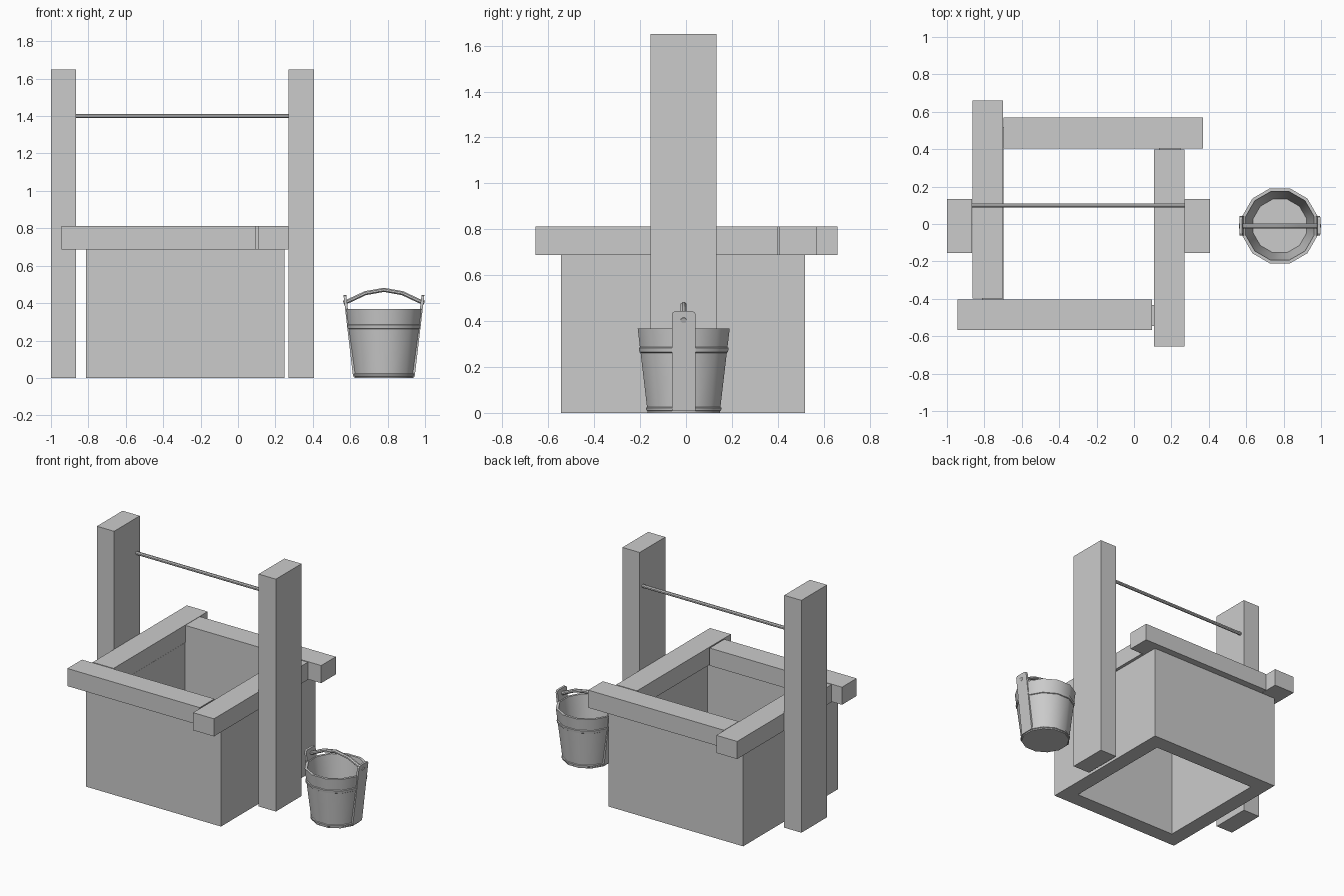
import bpy, bmesh, math

if "Cube" in bpy.data.objects:
    bpy.data.objects.remove(bpy.data.objects["Cube"])

BX, BY = 0.78, -0.01      # bucket centre
SIDES = 12


def add_object(name, bm, smooth=False):
    bmesh.ops.recalc_face_normals(bm, faces=bm.faces[:])
    mesh = bpy.data.meshes.new(name)
    bm.to_mesh(mesh)
    bm.free()
    obj = bpy.data.objects.new(name, mesh)
    bpy.context.collection.objects.link(obj)
    if smooth:
        bpy.ops.object.select_all(action='DESELECT')
        bpy.context.view_layer.objects.active = obj
        obj.select_set(True)
        bpy.ops.object.shade_smooth_by_angle(angle=math.radians(35))
    return obj


def box(name, x0, x1, y0, y1, z0, z1):
    bm = bmesh.new()
    bmesh.ops.create_cube(bm, size=1)
    for v in bm.verts:
        v.co = ((x0 + x1) / 2 + v.co.x * (x1 - x0),
                (y0 + y1) / 2 + v.co.y * (y1 - y0),
                (z0 + z1) / 2 + v.co.z * (z1 - z0))
    return add_object(name, bm)


def bridge(bm, rings, closed=False):
    n = len(rings[0])
    pairs = list(zip(rings, rings[1:]))
    if closed:
        pairs.append((rings[-1], rings[0]))
    for a, b in pairs:
        for i in range(n):
            j = (i + 1) % n
            bm.faces.new((a[i], a[j], b[j], b[i]))


def lathe(name, profile):
    # profile holds (flat-side distance, z); flats face the axes
    bm = bmesh.new()
    rings = []
    for d, z in profile:
        r = d / math.cos(math.pi / SIDES)
        rings.append([bm.verts.new((BX + r * math.cos((i + .5) * 2 * math.pi / SIDES),
                                    BY + r * math.sin((i + .5) * 2 * math.pi / SIDES), z))
                      for i in range(SIDES)])
    bridge(bm, rings)
    bm.faces.new(rings[0])
    bm.faces.new(rings[-1])
    return add_object(name, bm, True)


def tube(name, path, ry, rz, sides=8):
    # tube along points (x, y, z) lying in a plane of constant y
    bm = bmesh.new()
    rings = []
    for k, (x, y, z) in enumerate(path):
        a, b = path[max(k - 1, 0)], path[min(k + 1, len(path) - 1)]
        t = math.atan2(b[2] - a[2], b[0] - a[0])
        ring = []
        for i in range(sides):
            w = (i + .5) * 2 * math.pi / sides
            h = rz * math.sin(w)
            ring.append(bm.verts.new((x - h * math.sin(t), y + ry * math.cos(w), z + h * math.cos(t))))
        rings.append(ring)
    bridge(bm, rings)
    bm.faces.new(rings[0])
    bm.faces.new(rings[-1])
    return add_object(name, bm, True)


# Well wall: square tube open at both ends
bm = bmesh.new()
rings = []
for t, z in ((0, 0), (0, 0.69), (0.113, 0.69), (0.113, 0)):
    x0, x1, y0, y1 = -0.812 + t, 0.248 - t, -0.545 + t, 0.518 - t
    rings.append([bm.verts.new((x, y, z)) for x, y in ((x0, y0), (x1, y0), (x1, y1), (x0, y1))])
bridge(bm, rings, closed=True)
add_object("well_wall", bm)

# Pinwheel of rim beams
for name, x0, x1, y0, y1 in (("front_beam", -0.943, 0.097, -0.568, -0.404),
                             ("right_beam", 0.106, 0.27, -0.655, 0.398),
                             ("back_beam", -0.697, 0.37, 0.405, 0.569),
                             ("left_beam", -0.864, -0.70, -0.397, 0.66)):
    box(name, x0, x1, y0, y1, 0.688, 0.813)

# Posts and rope bar
box("left_post", -1.0, -0.865, -0.155, 0.133, 0, 1.65)
box("right_post", 0.271, 0.406, -0.155, 0.133, 0, 1.65)
tube("rope_bar", [(-0.868, 0.098, 1.4), (0.276, 0.098, 1.4)], 0.012, 0.012)


# Bucket shell with two hoops and a hollow inside
def wall(z):
    return 0.157 + 0.118 * z


profile = [(wall(0), 0)]
for z0, z1 in ((0.008, 0.025), (0.262, 0.286)):
    profile += [(wall(z0), z0), (wall(z0) + 0.005, z0 + 0.003),
                (wall(z1) + 0.005, z1 - 0.003), (wall(z1), z1)]
profile += [(wall(0.368), 0.368), (wall(0.368) - 0.017, 0.368), (wall(0.025) - 0.017, 0.025)]
lathe("bucket", profile)

# Tall staves on each side that hold the handle
for name, s in (("left_stave", -1), ("right_stave", 1)):
    outline = [(-0.052, 0.008), (0.052, 0.008), (0.052, 0.428), (0.048, 0.438), (0.038, 0.443),
               (-0.038, 0.443), (-0.048, 0.438), (-0.052, 0.428)]
    bm = bmesh.new()
    loops = [[bm.verts.new((BX + s * (wall(z) + off), BY + y, z)) for y, z in outline]
             for off in (-0.008, 0.007)]
    bridge(bm, loops)
    bm.faces.new(loops[0])
    bm.faces.new(loops[1])
    add_object(name, bm)

# Arched handle
arc = [(-0.216, 0.402), (-0.185, 0.413), (-0.10, 0.453), (0, 0.471),
       (0.10, 0.453), (0.185, 0.413), (0.216, 0.402)]
tube("bucket_handle", [(BX + x, BY, z) for x, z in arc], 0.014, 0.012)
